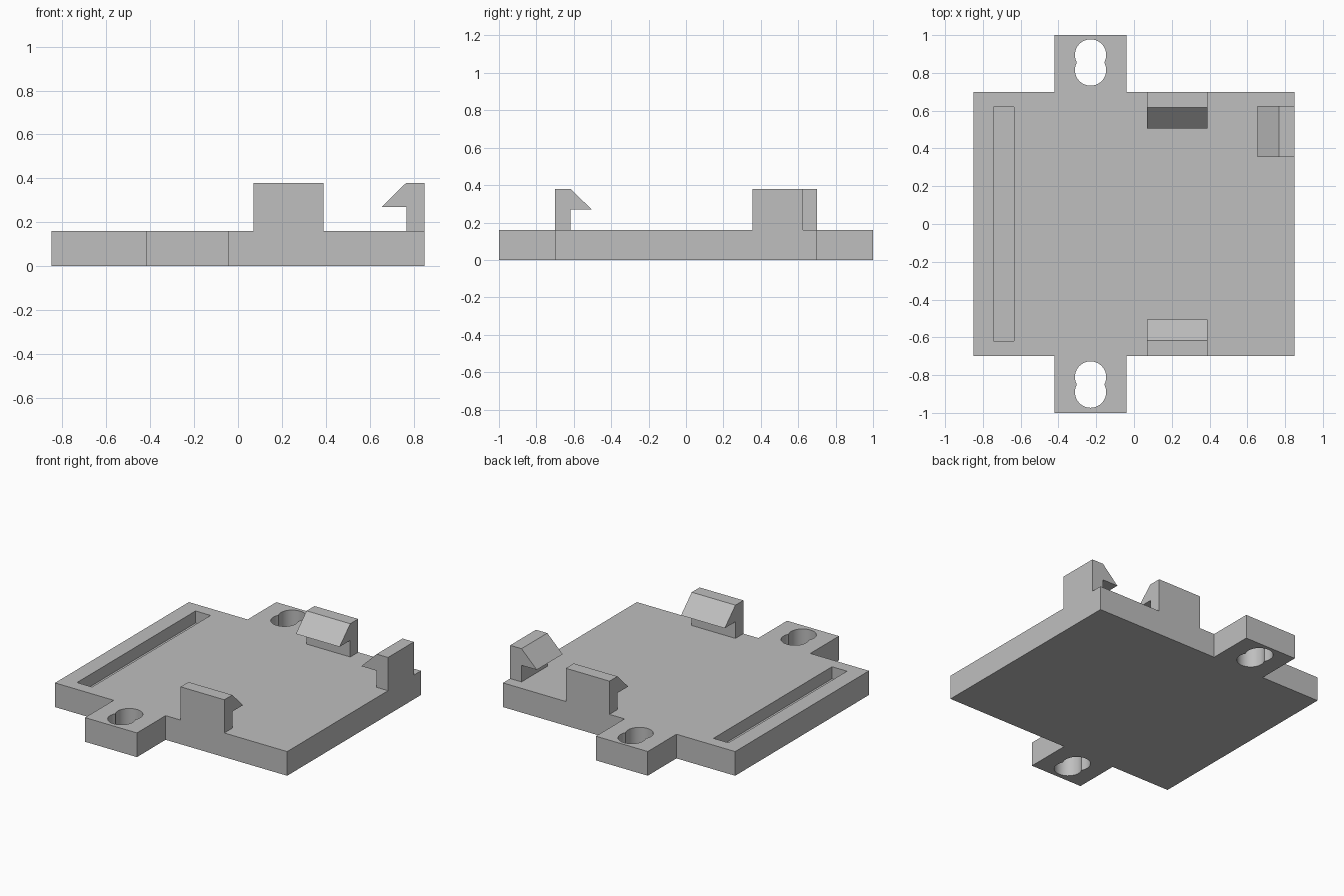
import bpy, bmesh, math
from mathutils import Matrix, Vector

if "Cube" in bpy.data.objects:
    bpy.data.objects.remove(bpy.data.objects["Cube"], do_unlink=True)

THICK, TOP = 0.16, 0.38
HALF_X, HALF_Y = 0.85, 0.70

grey = bpy.data.materials.new("plain grey")
grey.use_nodes = True
colour = (0.52, 0.52, 0.52, 1)
grey.diffuse_color = colour
grey.node_tree.nodes["Principled BSDF"].inputs["Base Color"].default_value = colour


def prism(name, points, push):
    """Extrude a closed outline of 3D points along a vector."""
    bm = bmesh.new()
    face = bm.faces.new([bm.verts.new(p) for p in points])
    new = bmesh.ops.extrude_face_region(bm, geom=[face])["geom"]
    verts = [v for v in new if isinstance(v, bmesh.types.BMVert)]
    bmesh.ops.translate(bm, verts=verts, vec=push)
    bmesh.ops.recalc_face_normals(bm, faces=bm.faces)
    mesh = bpy.data.meshes.new(name)
    bm.to_mesh(mesh)
    bm.free()
    mesh.materials.append(grey)
    obj = bpy.data.objects.new(name, mesh)
    bpy.context.collection.objects.link(obj)
    return obj


def cut(target, cutter):
    """Subtract the cutter and remove it."""
    mod = target.modifiers.new("cut", "BOOLEAN")
    mod.operation, mod.solver, mod.object = "DIFFERENCE", "EXACT", cutter
    bpy.context.view_layer.objects.active = target
    bpy.ops.object.modifier_apply(modifier=mod.name)
    bpy.data.objects.remove(cutter, do_unlink=True)


def keyhole(x, y, radius=0.083, offset=0.04, steps=20):
    """Outline of two overlapping circles, pinched in the middle."""
    start = -math.asin(offset / radius)
    sweep = math.pi - 2 * start
    pts = []
    for side in (1, -1):
        for i in range(steps):
            a = start + sweep * i / steps
            pts.append((x + side * radius * math.cos(a),
                        y + side * (offset + radius * math.sin(a)), -0.1))
    return pts


# Base plate with a mounting tab at the front and back
tab_l, tab_r = -0.42, -0.04
back = [(HALF_X, HALF_Y), (tab_r, HALF_Y), (tab_r, 1),
        (tab_l, 1), (tab_l, HALF_Y), (-HALF_X, HALF_Y)]
outline = back + [(x, -y) for x, y in reversed(back)]
base = prism("base_plate", [(x, y, 0) for x, y in outline], (0, 0, THICK))

# Screw holes through the tabs
for y in (0.855, -0.85):
    cut(base, prism("hole_cutter", keyhole(-0.23, y), (0, 0, 0.4)))

# Shallow slot along the right edge
slot = [(-0.745, -0.62), (-0.635, -0.62), (-0.635, 0.62), (-0.745, 0.62)]
cut(base, prism("slot_cutter", [(x, y, THICK - 0.08) for x, y in slot], (0, 0, 0.3)))


# Snap clips: a post with a barbed hook pointing inwards
def clip(name, outer, width, turn):
    """Profile leans toward -x; turn rotates it about z into place."""
    post, tip, barb = outer - 0.083, outer - 0.195, 0.27
    a, b = width
    profile = [(outer, THICK), (outer, TOP), (post, TOP),
               (tip, barb), (post, barb), (post, THICK)]
    spin = Matrix.Rotation(math.radians(turn), 3, "Z")
    return prism(name, [spin @ Vector((x, a, z)) for x, z in profile],
                 spin @ Vector((0, b - a, 0)))


clip("left_clip", HALF_X, (0.355, 0.625), 0)
clip("back_clip", HALF_Y, (-0.39, -0.07), 90)
clip("front_clip", HALF_Y, (0.07, 0.39), -90)

# Smooth hole walls, sharp edges elsewhere
bpy.ops.object.select_all(action="DESELECT")
base.select_set(True)
bpy.context.view_layer.objects.active = base
bpy.ops.object.shade_smooth_by_angle(angle=math.radians(25))
